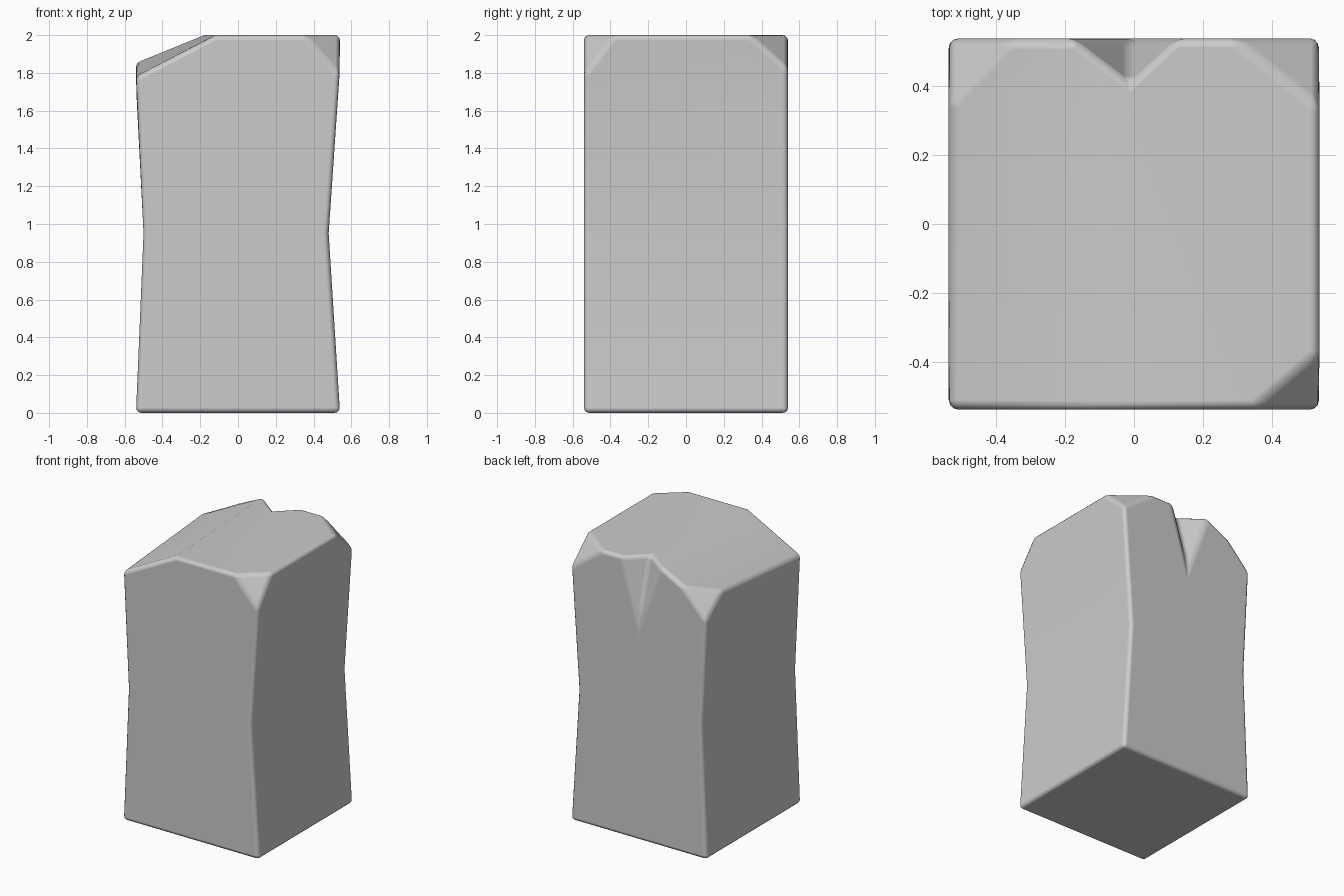
import bpy, bmesh, math

if "Cube" in bpy.data.objects:
    bpy.data.objects.remove(bpy.data.objects["Cube"])

H = 0.54
# Named corner points of the weathered block
pts = {
    # base
    "b1": (-H, -H, 0), "b2": (H, -H, 0), "b3": (H, H, 0), "b4": (-H, H, 0),
    # pinched waist
    "w1": (-0.5, -H, 0.95), "w2": (0.48, -H, 0.95), "w3": (0.48, H, 0.95), "w4": (-0.5, H, 0.95),
    # upper corners left after chipping
    "c1": (-H, -H, 1.78), "c2": (H, -H, 1.79), "c3": (H, H, 1.82), "c4": (-H, H, 1.71),
    # top rim, counter-clockwise from the front ridge
    "ridge": (-0.12, -H, 2), "fr1": (0.35, -H, 2), "fr2": (H, -0.38, 2),
    "br1": (H, 0.34, 2), "br2": (0.29, H, 2), "n1": (0.13, H, 2),
    "apex": (-0.01, 0.41, 2), "n2": (-0.18, H, 2),
    "bl1": (-0.35, H, 1.91), "bl2": (-H, 0.35, 1.86),
    # bottom of the notch
    "nb": (-0.01, H, 1.53),
}
faces = [
    "b4 b3 b2 b1",                                   # underside
    "b1 b2 w2 w1", "b2 b3 w3 w2", "b3 b4 w4 w3", "b4 b1 w1 w4",
    "w1 w2 c2 fr1 ridge c1",                         # front
    "w2 w3 c3 br1 fr2 c2",                           # right
    "w3 w4 c4 bl1 n2 nb n1 br2 c3",                  # back
    "w4 w1 c1 bl2 c4",                               # left
    "fr1 c2 fr2", "br1 c3 br2", "bl1 c4 bl2",        # chipped corners
    "n1 nb apex", "apex nb n2",                      # notch walls
    "ridge fr1 fr2 br1 br2 n1 apex",                 # flat top
    "ridge apex n2", "ridge n2 bl1 bl2 c1",          # sloping top
]
bm = bmesh.new()
v = {k: bm.verts.new(p) for k, p in pts.items()}
for f in faces:
    bm.faces.new([v[k] for k in f.split()])
bmesh.ops.recalc_face_normals(bm, faces=bm.faces)
mesh = bpy.data.meshes.new("stone_block")
bm.to_mesh(mesh)
bm.free()

block = bpy.data.objects.new("stone_block", mesh)
bpy.context.collection.objects.link(block)
bpy.context.view_layer.objects.active = block
block.select_set(True)
bpy.ops.object.shade_smooth_by_angle(angle=math.radians(50))

# Worn edges
bev = block.modifiers.new("worn_edges", "BEVEL")
bev.width = 0.028
bev.segments = 3
bev.limit_method = 'ANGLE'
bev.angle_limit = math.radians(25)
bev.harden_normals = True
for p in mesh.polygons:
    p.use_smooth = True
